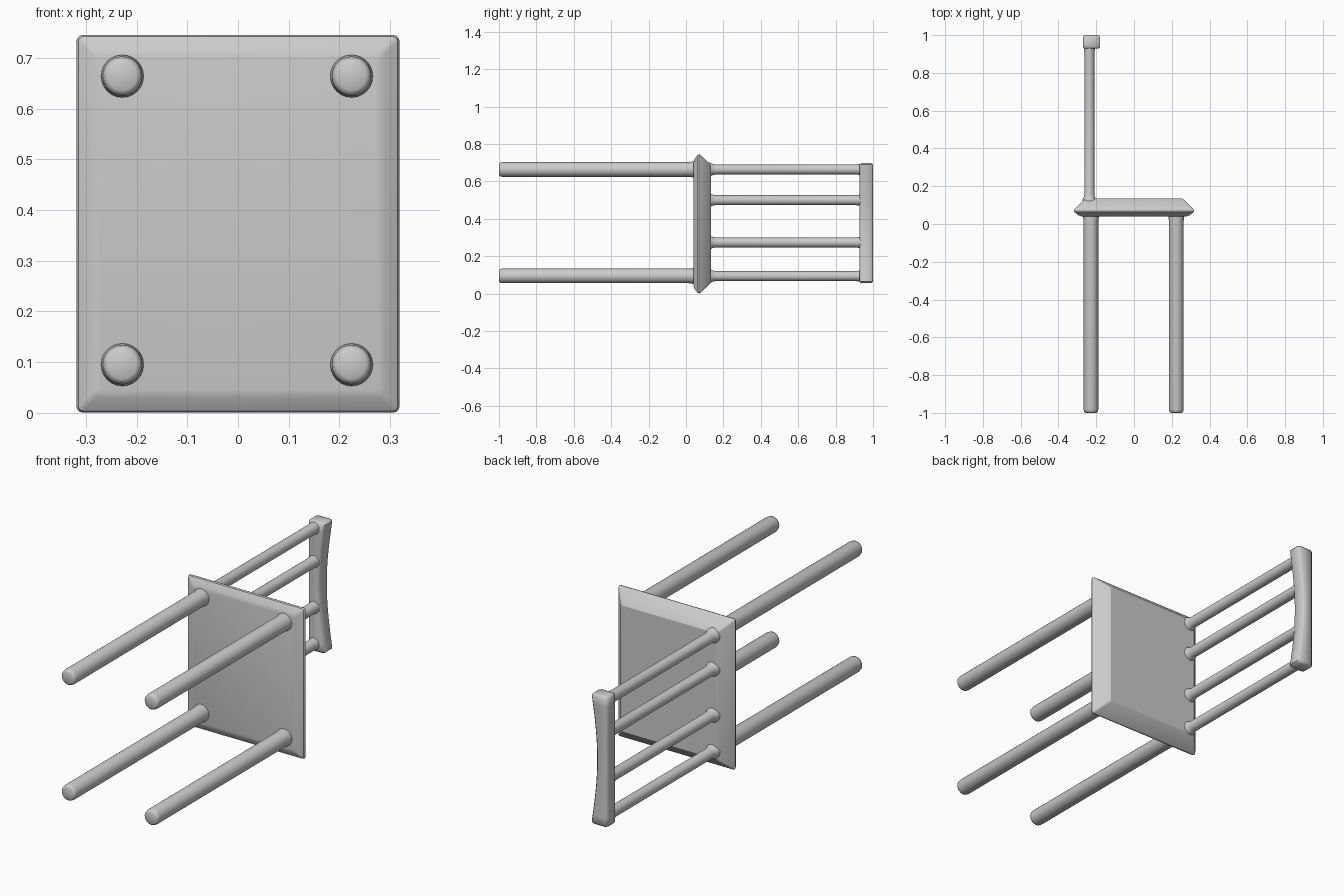
import bpy, bmesh, math

cube = bpy.data.objects.get("Cube")
if cube:
    bpy.data.objects.remove(cube, do_unlink=True)

grey = bpy.data.materials.new("plain grey")
grey.use_nodes = True
GREY = (0.6, 0.6, 0.6, 1)
grey.diffuse_color = GREY
grey.node_tree.nodes["Principled BSDF"].inputs["Base Color"].default_value = GREY


def loft(name, loops, angle):
    """Skin a closed solid through equal-length loops of points."""
    bm = bmesh.new()
    rings = [[bm.verts.new(p) for p in loop] for loop in loops]
    n = len(rings[0])
    for a, b in zip(rings, rings[1:]):
        for i in range(n):
            j = (i + 1) % n
            bm.faces.new((a[i], a[j], b[j], b[i]))
    bm.faces.new(rings[0][::-1])
    bm.faces.new(rings[-1])
    bmesh.ops.recalc_face_normals(bm, faces=bm.faces)
    mesh = bpy.data.meshes.new(name)
    bm.to_mesh(mesh)
    bm.free()
    ob = bpy.data.objects.new(name, mesh)
    bpy.context.collection.objects.link(ob)
    mesh.materials.append(grey)
    bpy.ops.object.select_all(action="DESELECT")
    ob.select_set(True)
    bpy.context.view_layer.objects.active = ob
    bpy.ops.object.shade_smooth_by_angle(angle=math.radians(angle))
    return ob


def rod(name, x, z, profile, sides=24):
    """Round bar along y from (radius, y) pairs."""
    turns = [2 * math.pi * i / sides for i in range(sides)]
    return loft(name, [[(x + r * math.cos(t), y, z + r * math.sin(t)) for t in turns]
                       for r, y in profile], 50)


def rounded_rect(hx, hz, r, steps=3):
    """Corner-rounded rectangle outline in the xz plane."""
    pts = []
    for k, (sx, sz) in enumerate(((1, 1), (-1, 1), (-1, -1), (1, -1))):
        for i in range(steps + 1):
            t = math.pi / 2 * (k + i / steps)
            pts.append((sx * (hx - r) + r * math.cos(t), sz * (hz - r) + r * math.sin(t)))
    return pts


# Seat: slab with a pointed, bevelled rim
SEAT_Z = 0.373
seat_section = [(0.042, 0.040), (0.028, 0.044), (0.003, 0.062), (0.0, 0.070),
                (0.004, 0.078), (0.050, 0.126), (0.062, 0.134)]
loft("seat", [[(x, y, SEAT_Z + z) for x, z in rounded_rect(0.318 - d, 0.372 - d, 0.010)]
              for d, y in seat_section], 25)

# Four straight legs with softened feet
leg_profile = [(0.028, -1.0), (0.036, -0.995), (0.039, -0.982), (0.039, 0.015),
               (0.042, 0.035), (0.042, 0.08)]
for side, x in (("right", -0.228), ("left", 0.224)):
    for level, z in (("lower", 0.095), ("upper", 0.664)):
        rod(f"{side}_{level}_leg", x, z, leg_profile)

# Four back spindles, flared where they meet the seat and rail
spindle_profile = [(0.036, 0.10), (0.036, 0.132), (0.030, 0.142), (0.0265, 0.16),
                   (0.0265, 0.905), (0.029, 0.925), (0.029, 0.96)]
for i, z in enumerate((0.094, 0.274, 0.500, 0.664)):
    rod(f"back_spindle_{i + 1}", -0.236, z, spindle_profile)

# Top rail: bar along z, hollowed on the side facing the sitter
Z0, Z1, STEPS = 0.056, 0.698, 16
rail_loops = []
for i in range(-1, STEPS + 2):
    u = min(max(i / STEPS, 0), 1)
    end = i in (-1, STEPS + 1)
    z = Z0 + 0.008 + (Z1 - Z0 - 0.016) * u
    if end:
        z = Z0 if i < 0 else Z1
    inset = 0.008 if end else 0
    x0, x1 = -0.270 + inset, -0.180 - 0.030 * math.sin(math.pi * u) - inset
    y0, y1 = 0.928 + inset, 1.0 - inset
    c = 0.009
    rail_loops.append([(x0 + c, y0, z), (x1 - c, y0, z), (x1, y0 + c, z), (x1, y1 - c, z),
                       (x1 - c, y1, z), (x0 + c, y1, z), (x0, y1 - c, z), (x0, y0 + c, z)])
loft("top_rail", rail_loops, 50)
